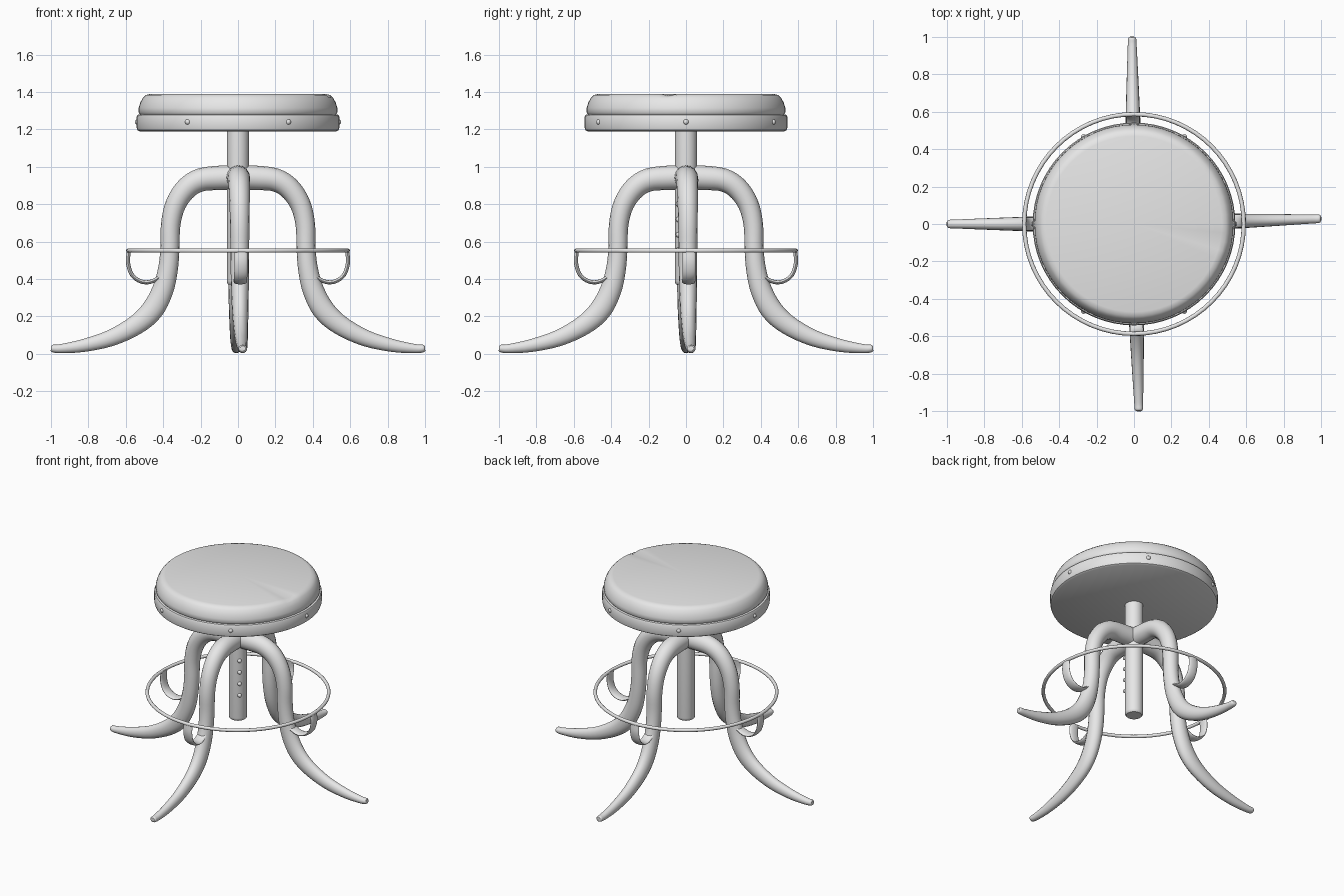
import bpy, bmesh, math
from mathutils import Vector, Matrix

cube = bpy.data.objects.get("Cube")
if cube:
    bpy.data.objects.remove(cube)

GREY = (0.8, 0.8, 0.8, 1.0)
mat = bpy.data.materials.new("plain grey")
mat.use_nodes = True
mat.diffuse_color = GREY
mat.node_tree.nodes["Principled BSDF"].inputs["Base Color"].default_value = GREY


def finish(name, bm, angle=40):
    """Turn a bmesh into a smooth-shaded object."""
    bmesh.ops.recalc_face_normals(bm, faces=bm.faces)
    mesh = bpy.data.meshes.new(name)
    bm.to_mesh(mesh)
    bm.free()
    mesh.materials.append(mat)
    obj = bpy.data.objects.new(name, mesh)
    bpy.context.collection.objects.link(obj)
    bpy.ops.object.select_all(action='DESELECT')
    obj.select_set(True)
    bpy.context.view_layer.objects.active = obj
    bpy.ops.object.shade_smooth_by_angle(angle=math.radians(angle))
    return obj


def bridge(bm, rings):
    for a, b in zip(rings, rings[1:]):
        n = len(a)
        for i in range(n):
            j = (i + 1) % n
            bm.faces.new((a[i], a[j], b[j], b[i]))


def lathe(name, profile, segs=64):
    """Spin (radius, height) points about z; the ends are closed by flat faces."""
    bm = bmesh.new()
    turns = [2 * math.pi * i / segs for i in range(segs)]
    rings = [[bm.verts.new((r * math.cos(t), r * math.sin(t), z)) for t in turns]
             for r, z in profile]
    bridge(bm, rings)
    for ring, (_, z) in ((rings[0], profile[0]), (rings[-1], profile[-1])):
        centre = bm.verts.new((0, 0, z))
        for i in range(segs):
            bm.faces.new((centre, ring[i], ring[(i + 1) % segs]))
    return finish(name, bm)


def spline(points, steps=4):
    """Catmull-Rom interpolation through tuples of any size."""
    pts = [Vector(p) for p in points]
    pts = [2 * pts[0] - pts[1]] + pts + [2 * pts[-1] - pts[-2]]
    out = []
    for a, b, c, d in zip(pts, pts[1:], pts[2:], pts[3:]):
        for s in range(steps):
            t = s / steps
            out.append(0.5 * (2 * b + (c - a) * t + (2 * a - 5 * b + 4 * c - d) * t * t
                              + (3 * b - a - 3 * c + d) * t ** 3))
    return out + [pts[-2]]


def sweep(name, stations, drift, turn, sides=16):
    """Sweep an ellipse along (x, z, in-plane radius, side radius) stations."""
    bm = bmesh.new()
    path = spline(stations)
    rings = []
    for i, (x, z, r, w) in enumerate(path):
        before, after = path[max(i - 1, 0)], path[min(i + 1, len(path) - 1)]
        along = Vector((after[0] - before[0], 0, after[1] - before[1])).normalized()
        normal = Vector((-along.z, 0, along.x))
        centre = Vector((x, drift * x, z))
        rings.append([bm.verts.new(centre + normal * r * math.cos(t) + Vector((0, w * math.sin(t), 0)))
                      for t in (2 * math.pi * k / sides for k in range(sides))])
    bridge(bm, rings)
    bm.faces.new(rings[0])
    bm.faces.new(rings[-1])
    bmesh.ops.rotate(bm, verts=bm.verts, matrix=Matrix.Rotation(turn, 3, 'Z'))
    return finish(name, bm)


def stud(name, location, radius):
    bm = bmesh.new()
    bmesh.ops.create_uvsphere(bm, u_segments=12, v_segments=8, radius=radius,
                              matrix=Matrix.Translation(location))
    return finish(name, bm, 60)


# Seat: rim band and padded cushion
lathe("seat_rim", [(0.527, 1.19), (0.538, 1.197), (0.542, 1.21), (0.542, 1.268),
                   (0.537, 1.278), (0.52, 1.282)])
cushion = lathe("seat_cushion", [(0.515, 1.27), (0.524, 1.28), (0.532, 1.292), (0.531, 1.315),
                                 (0.522, 1.345), (0.508, 1.37), (0.493, 1.384), (0.47, 1.39)])
# Shallow crease in the cushion top
for v in cushion.data.vertices:
    if v.co.z > 1.38 and v.co.x > 0.4 and abs(math.atan2(v.co.y, v.co.x) + 0.196) < 0.02:
        v.co.z -= 0.01

# Rivets around the rim
for k in range(6):
    a = k * math.pi / 3
    stud("rim_rivet", (0.537 * math.cos(a), 0.537 * math.sin(a), 1.24), 0.015)

# Centre post with a row of studs
lathe("post", [(0.05, 0.37), (0.057, 0.377), (0.059, 0.39), (0.059, 1.2)], 32)
for k in range(4):
    stud("post_stud", (0.041, -0.041, 0.555 + 0.082 * k), 0.014)

# Four curved legs, each with a strap up to the foot ring
LEG = [(0, 0.943, 0.065, 0.064), (0.1, 0.941, 0.065, 0.062), (0.2, 0.93, 0.062, 0.06),
       (0.275, 0.885, 0.059, 0.057), (0.333, 0.80, 0.055, 0.054), (0.36, 0.69, 0.052, 0.052),
       (0.364, 0.56, 0.051, 0.05), (0.375, 0.45, 0.053, 0.049), (0.403, 0.34, 0.057, 0.047),
       (0.458, 0.235, 0.059, 0.044), (0.545, 0.155, 0.053, 0.04), (0.68, 0.085, 0.044, 0.035),
       (0.83, 0.044, 0.034, 0.029), (0.95, 0.028, 0.024, 0.024), (0.99, 0.029, 0.02, 0.022),
       (1.0, 0.03, 0.013, 0.014)]
STRAP = [(0.583, 0.556), (0.588, 0.49), (0.57, 0.428), (0.53, 0.392),
         (0.48, 0.383), (0.43, 0.403), (0.39, 0.44)]
for k, (side, drift) in enumerate((("left", 0.028), ("back", 0.01), ("right", 0.0), ("front", 0.026))):
    turn = k * math.pi / 2
    sweep(side + "_leg", LEG, drift, turn)
    sweep(side + "_strap", [(x, z, 0.011, 0.035) for x, z in STRAP], drift, turn)

# Foot ring
bpy.ops.mesh.primitive_torus_add(major_radius=0.587, minor_radius=0.0115,
                                 major_segments=64, minor_segments=10, location=(0, 0, 0.552))
ring = bpy.context.object
ring.name = "foot_ring"
ring.data.materials.append(mat)
bpy.ops.object.shade_smooth_by_angle(angle=math.radians(60))
